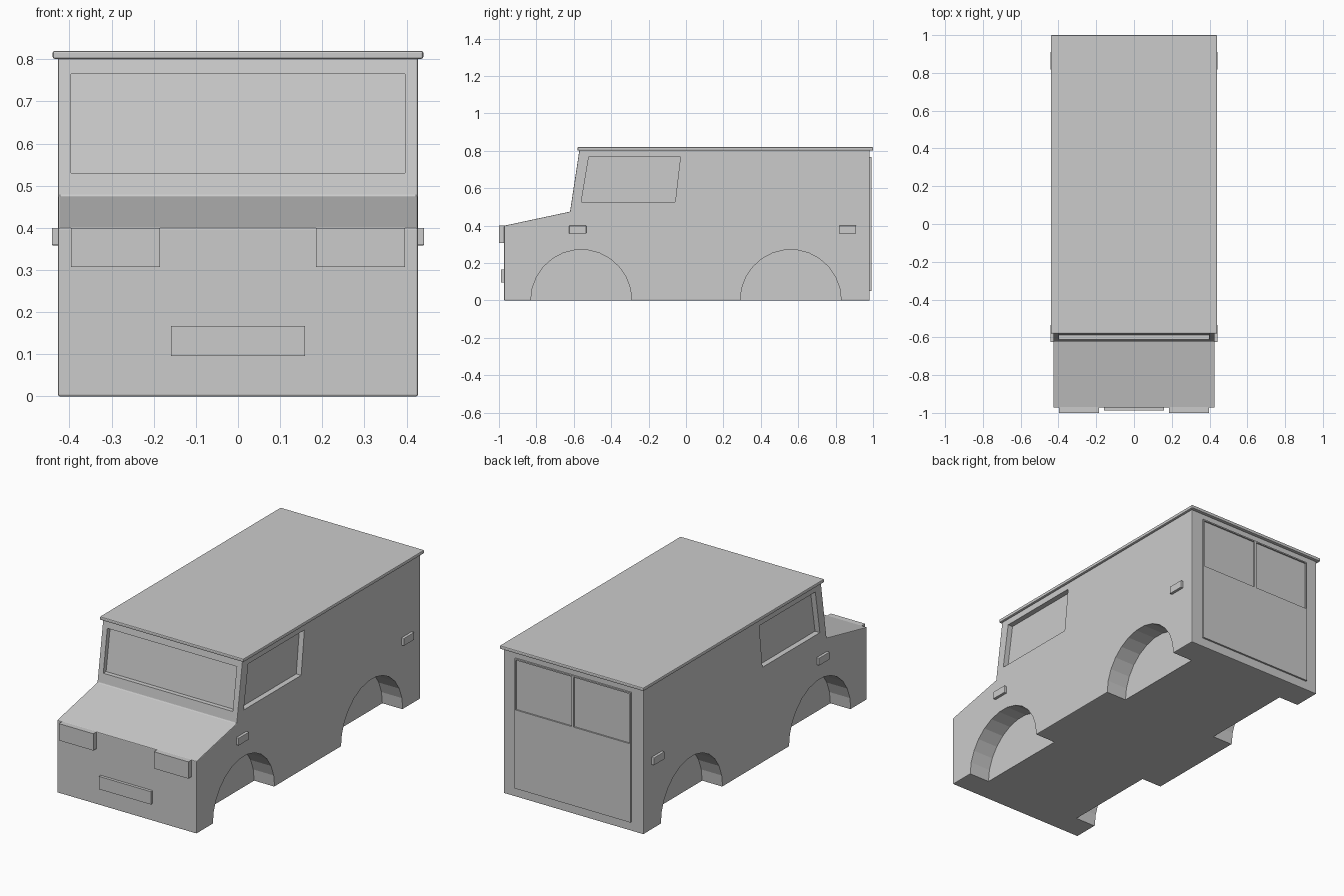
import bpy, bmesh, math

if "Cube" in bpy.data.objects:
    bpy.data.objects.remove(bpy.data.objects["Cube"])


def prism(name, profile, x0, x1):
    """Extrude a (y, z) outline from x0 to x1."""
    bm = bmesh.new()
    face = bm.faces.new([bm.verts.new((x0, y, z)) for y, z in profile])
    ext = bmesh.ops.extrude_face_region(bm, geom=[face])
    moved = [g for g in ext["geom"] if isinstance(g, bmesh.types.BMVert)]
    bmesh.ops.translate(bm, verts=moved, vec=(x1 - x0, 0, 0))
    bmesh.ops.recalc_face_normals(bm, faces=bm.faces)
    mesh = bpy.data.meshes.new(name)
    bm.to_mesh(mesh)
    bm.free()
    obj = bpy.data.objects.new(name, mesh)
    bpy.context.collection.objects.link(obj)
    return obj


def box(name, x0, x1, y0, y1, z0, z1):
    return prism(name, [(y0, z0), (y1, z0), (y1, z1), (y0, z1)], x0, x1)


def apply(obj, mod):
    bpy.context.view_layer.objects.active = obj
    bpy.ops.object.modifier_apply(modifier=mod.name)


def bevel(obj, width):
    mod = obj.modifiers.new("bevel", 'BEVEL')
    mod.width = width
    mod.segments = 2
    apply(obj, mod)


def cut(obj, cutter):
    cutter.hide_render = True
    mod = obj.modifiers.new("cut", 'BOOLEAN')
    mod.operation = 'DIFFERENCE'
    mod.solver = 'EXACT'
    mod.object = cutter
    apply(obj, mod)
    bpy.data.objects.remove(cutter)


def screen_y(z):
    return -0.62 + 0.154 * (z - 0.475)


# Body shell from its side outline
W = 0.427
body = prism("body", [(-0.972, 0), (-0.972, 0.40), (-0.62, 0.475),
                      (-0.57, 0.805), (0.982, 0.805), (0.982, 0)], -W, W)
bevel(body, 0.004)

# Wheel arches
for s in (-1, 1):
    for yc in (-0.56, 0.56):
        n = 13
        arc = [(yc + 0.27 * math.cos(math.pi * i / n),
                0.272 * math.sin(math.pi * i / n)) for i in range(n + 1)]
        arc = [(yc + 0.27, -0.1)] + arc + [(yc - 0.27, -0.1)]
        cut(body, prism("arch_cutter", arc, s * (W - 0.125), s * 0.6))

# Side window recesses
for s in (-1, 1):
    cut(body, prism("side_window_cutter",
                    [(-0.56, 0.527), (-0.52, 0.767), (-0.03, 0.767), (-0.058, 0.527)],
                    s * (W - 0.03), s * 0.6))

# Windscreen recess
lo, hi = 0.53, 0.765
cut(body, prism("windscreen_cutter",
                [(screen_y(lo) - 0.1, lo), (screen_y(lo) + 0.025, lo),
                 (screen_y(hi) + 0.025, hi), (screen_y(hi) - 0.1, hi)], -0.396, 0.396))

# Roof plate
roof = box("roof", -0.44, 0.44, -0.58, 1.0, 0.801, 0.82)
bevel(roof, 0.005)

# Rear door with two recessed windows
door = box("rear_door", -0.355, 0.355, 0.975, 0.992, 0.05, 0.767)
for s in (-1, 1):
    cut(door, box("rear_window_cutter", s * 0.007, s * 0.348, 0.984, 1.1, 0.485, 0.76))

# Headlights and side marker lamps
for s, side in ((-1, "left"), (1, "right")):
    box("headlight_" + side, s * 0.185, s * 0.396, -1.0, -0.96, 0.307, 0.40)
    for y0, y1, end in ((-0.625, -0.533, "front"), (0.818, 0.91, "rear")):
        lamp = box("marker_%s_%s" % (end, side), s * 0.41, s * 0.442, y0, y1, 0.358, 0.40)
        bevel(lamp, 0.003)

# Number plate
box("front_plate", -0.159, 0.159, -0.988, -0.96, 0.096, 0.167)
